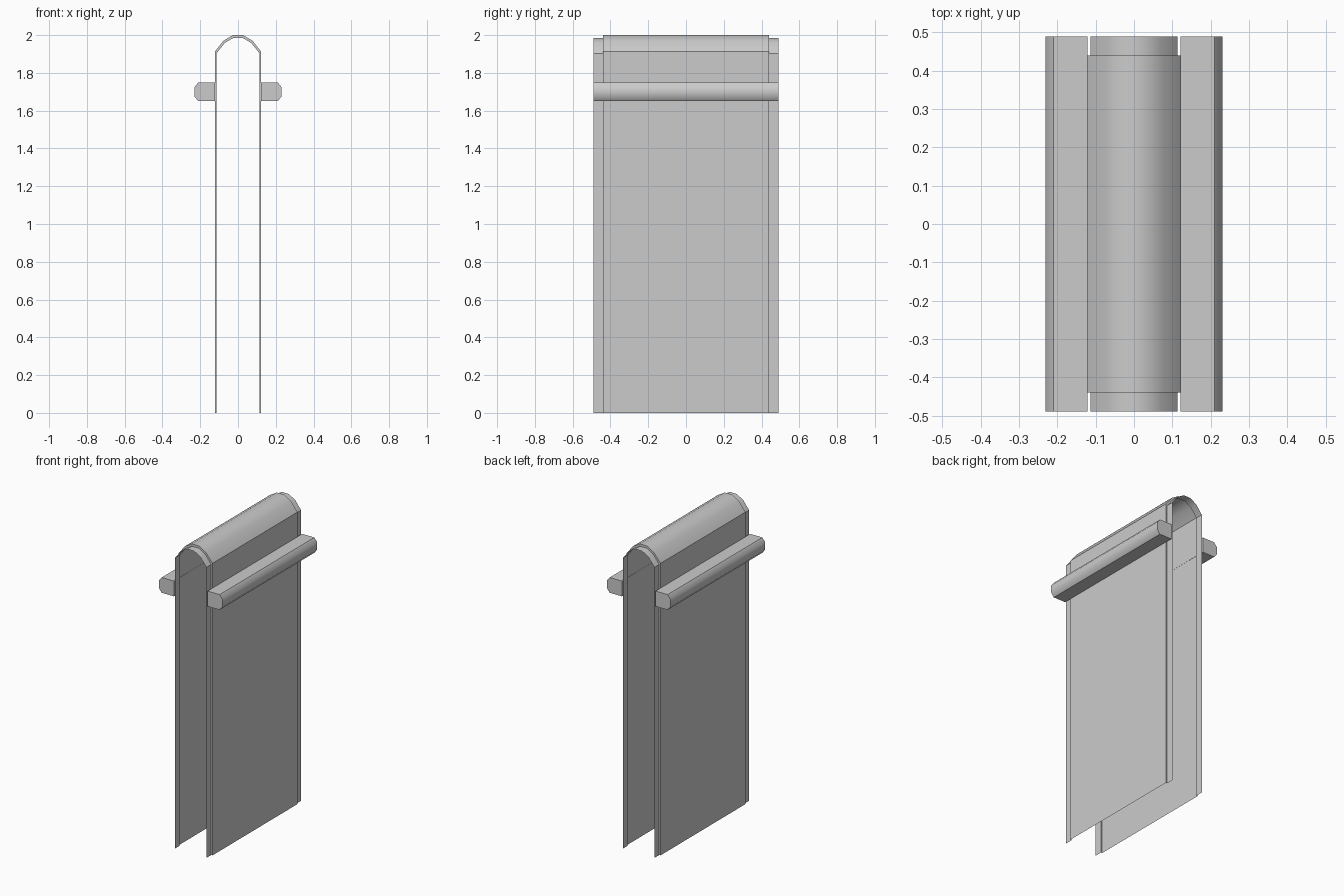
import bpy, bmesh, math

if "Cube" in bpy.data.objects:
    bpy.data.objects.remove(bpy.data.objects["Cube"])


def loft(name, rings, smooth_angle, closed=False):
    """Skin a list of matching cross-sections; closed ones become capped solids."""
    bm = bmesh.new()
    rows = [[bm.verts.new(p) for p in ring] for ring in rings]
    n = len(rows[0])
    for a, b in zip(rows, rows[1:]):
        for i in range(n if closed else n - 1):
            j = (i + 1) % n
            bm.faces.new((a[i], a[j], b[j], b[i]))
    if closed:
        bm.faces.new(rows[0])
        bm.faces.new(rows[-1])
        bmesh.ops.recalc_face_normals(bm, faces=bm.faces)
    mesh = bpy.data.meshes.new(name)
    bm.to_mesh(mesh)
    bm.free()
    obj = bpy.data.objects.new(name, mesh)
    bpy.context.collection.objects.link(obj)
    bpy.ops.object.select_all(action='DESELECT')
    obj.select_set(True)
    bpy.context.view_layer.objects.active = obj
    bpy.ops.object.shade_smooth_by_angle(angle=math.radians(smooth_angle))
    return obj


def arch(half):
    """Mirror a half profile (foot to crown) into a full arch, right to left."""
    return half + [(-x, z) for x, z in reversed(half)]


# Arched sheet: raised middle panel stepping down to narrow end lips
outer = arch([(0.123, 0), (0.123, 1.912), (0.077, 1.97), (0.027, 2.0)])
inner = arch([(0.114, 0), (0.114, 1.903), (0.071, 1.958), (0.025, 1.985)])
stations = [(-0.49, inner), (-0.44, inner), (-0.44, outer),
            (0.44, outer), (0.44, inner), (0.49, inner)]
loft("arched_shell", [[(x, y, z) for x, z in prof] for y, prof in stations], 35)

# Side rails with bevelled outer edges
rail = [(0.122, 1.65), (0.21, 1.65), (0.231, 1.676),
        (0.231, 1.724), (0.21, 1.75), (0.122, 1.75)]
for side, label in ((1, "right"), (-1, "left")):
    loft(label + "_rail",
         [[(side * x, y, z) for x, z in rail] for y in (-0.49, 0.49)],
         45, closed=True)
